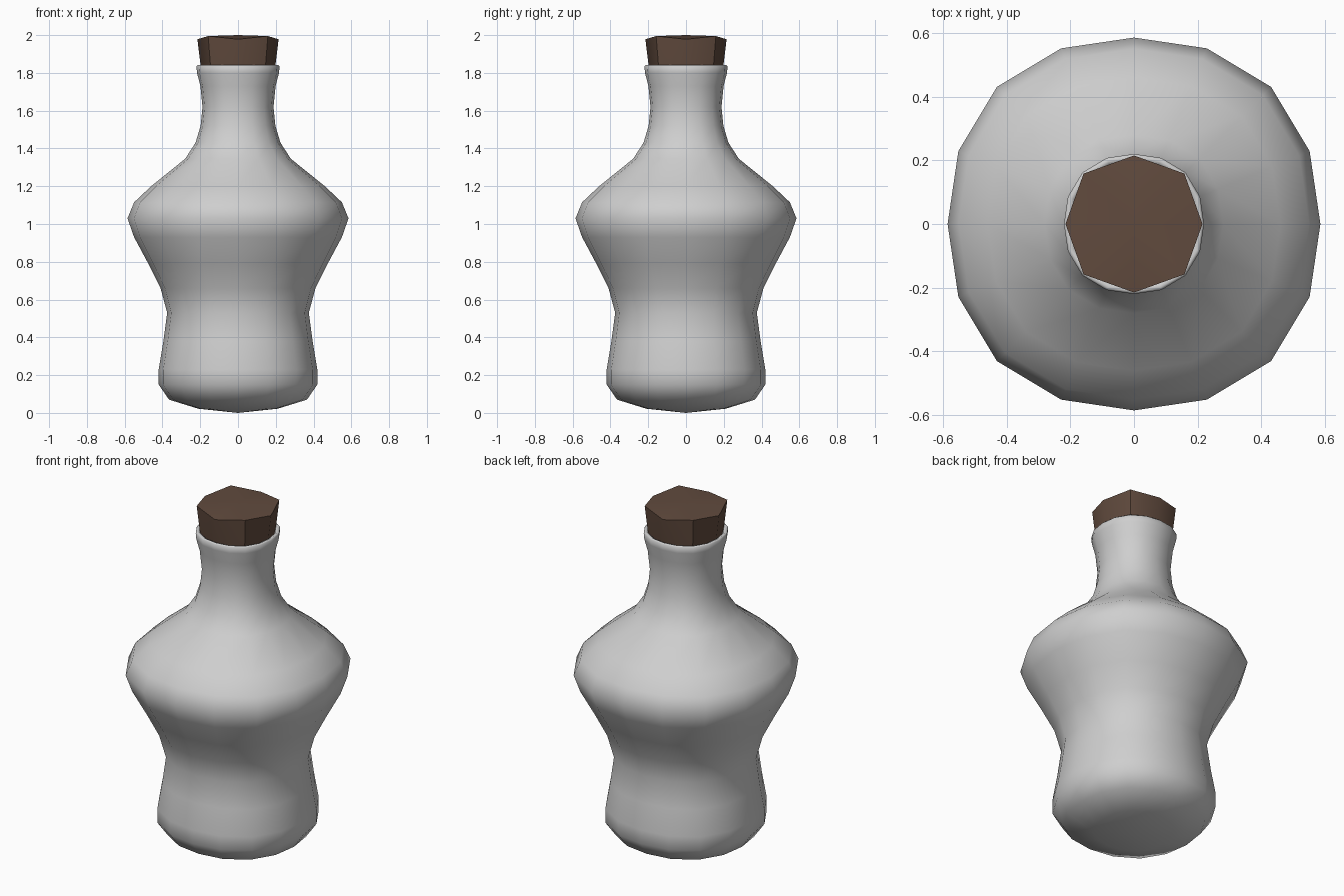
import bpy, bmesh, math

if "Cube" in bpy.data.objects:
    bpy.data.objects.remove(bpy.data.objects["Cube"])


def material(name, rgb):
    m = bpy.data.materials.new(name)
    m.diffuse_color = (*rgb, 1)
    m.use_nodes = True
    m.node_tree.nodes["Principled BSDF"].inputs["Base Color"].default_value = m.diffuse_color
    return m


def lathe(name, profile, sides, mat, angle, lift=None):
    """Revolve (radius, z) rings, slightly squared so diagonals bulge by 4%."""
    bm = bmesh.new()
    rings = []
    for i, (r, z) in enumerate(profile):
        if r == 0:
            rings.append([bm.verts.new((0, 0, z))])
            continue
        ring = []
        for k in range(sides):
            a = 2 * math.pi * k / sides
            diag = 0.5 * (1 - math.cos(4 * a))
            rr = r * (1 + 0.04 * diag)
            dz = diag * lift[i] if lift else 0
            ring.append(bm.verts.new((rr * math.cos(a), rr * math.sin(a), z + dz)))
        rings.append(ring)
    for lo, hi in zip(rings, rings[1:]):
        for k in range(sides):
            n = (k + 1) % sides
            if len(lo) == 1:
                bm.faces.new((lo[0], hi[n], hi[k]))
            elif len(hi) == 1:
                bm.faces.new((lo[k], lo[n], hi[0]))
            else:
                bm.faces.new((lo[k], lo[n], hi[n], hi[k]))
    me = bpy.data.meshes.new(name)
    bm.to_mesh(me)
    bm.free()
    ob = bpy.data.objects.new(name, me)
    bpy.context.collection.objects.link(ob)
    me.materials.append(mat)
    bpy.ops.object.select_all(action='DESELECT')
    ob.select_set(True)
    bpy.context.view_layer.objects.active = ob
    bpy.ops.object.shade_smooth_by_angle(angle=math.radians(angle))
    return ob


glass = material("pale_grey", (0.62, 0.62, 0.62))
brown = material("cork_brown", (0.12, 0.07, 0.048))

# Bottle: rounded base, pinched waist, wide shoulder, flared neck with inner lip
lathe("bottle", [
    (0, 0.0), (0.21, 0.022), (0.365, 0.07), (0.42, 0.15), (0.42, 0.23),
    (0.395, 0.38), (0.375, 0.53), (0.41, 0.66), (0.475, 0.79), (0.55, 0.93),
    (0.585, 1.03), (0.55, 1.115), (0.46, 1.20), (0.28, 1.345), (0.225, 1.43),
    (0.198, 1.52), (0.188, 1.62), (0.199, 1.73), (0.217, 1.80), (0.22, 1.835),
    (0.212, 1.842), (0.197, 1.835), (0.18, 1.76), (0.16, 1.62)],
    16, glass, 75)

# Cork: tapered eight-sided stopper, diagonal top corners slightly raised
lathe("cork", [(0, 1.62), (0.165, 1.63), (0.198, 1.84), (0.215, 1.978), (0, 2.0)],
      8, brown, 40, lift=[0, 0, 0, 0.017, 0])
